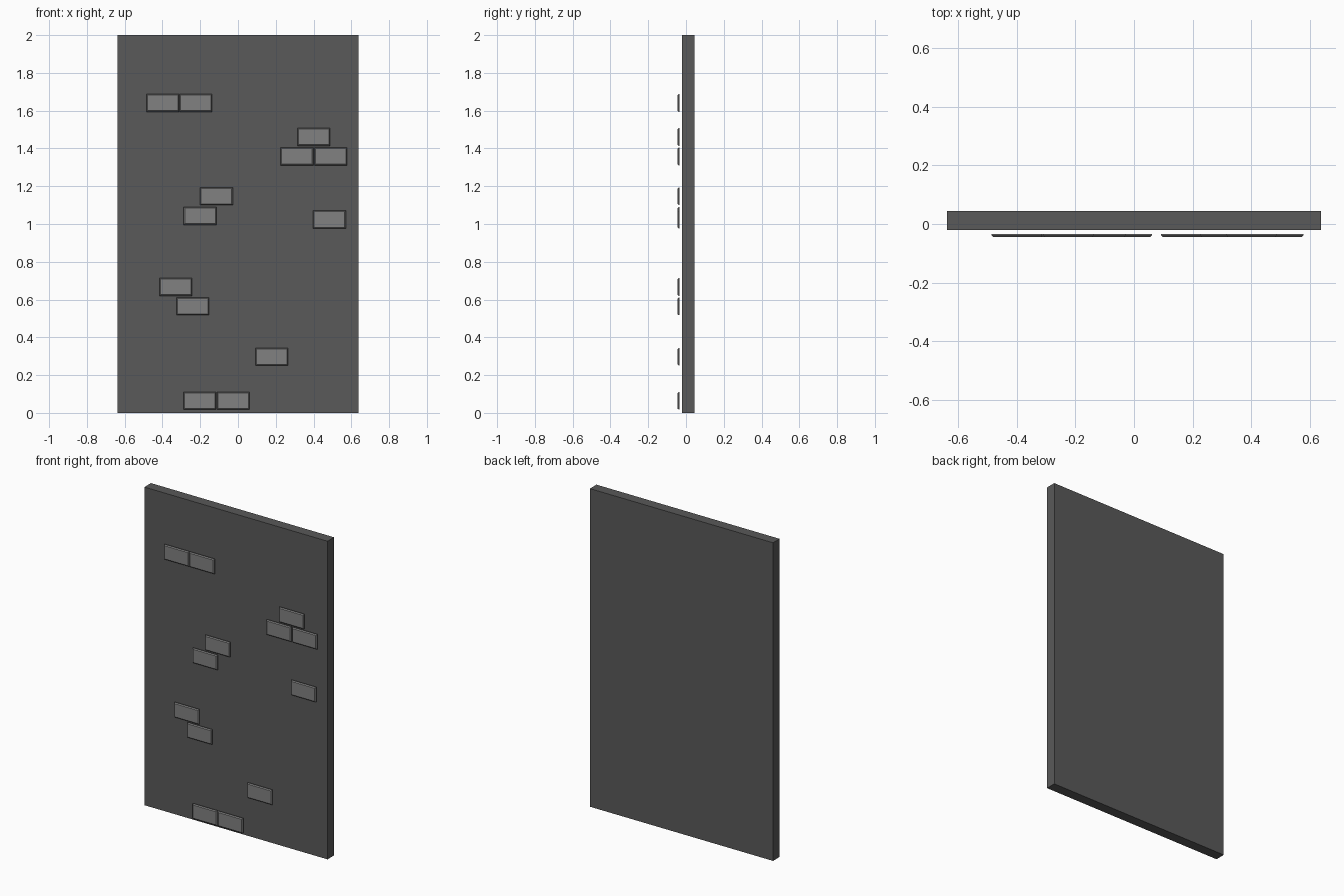
import bpy, bmesh
from mathutils import Matrix

if "Cube" in bpy.data.objects:
    bpy.data.objects.remove(bpy.data.objects["Cube"])


def grey(name, v):
    m = bpy.data.materials.new(name)
    m.diffuse_color = (v, v, v, 1)
    m.use_nodes = True
    m.node_tree.nodes["Principled BSDF"].inputs["Base Color"].default_value = m.diffuse_color
    return m


def block(name, x, y, z, size, mat, inset=0.0, lip=0.0):
    """Box centred at x, y, z; front (-y) face optionally chamfered back to a lip."""
    bm = bmesh.new()
    bmesh.ops.create_cube(bm, size=1, matrix=Matrix.Diagonal((*size, 1)))
    if inset:
        face = min(bm.faces, key=lambda f: f.calc_center_median().y)
        bmesh.ops.inset_region(bm, faces=[face], thickness=inset)
        inner = set(face.verts)
        for v in bm.verts:
            if v.co.y < 0 and v not in inner:
                v.co.y += lip
    me = bpy.data.meshes.new(name)
    bm.to_mesh(me)
    bm.free()
    me.materials.append(mat)
    ob = bpy.data.objects.new(name, me)
    ob.location = (x, y, z)
    bpy.context.collection.objects.link(ob)
    return ob


wall_grey = grey("wall_grey", 0.1)
brick_grey = grey("brick_grey", 0.22)

# Wall slab
block("wall_panel", 0, 0.0125, 1, (1.274, 0.065, 2), wall_grey)

# Exposed bricks standing just proud of the wall (centre x, centre z)
bricks = [(-0.399, 1.641), (-0.223, 1.641),
          (0.401, 1.461), (0.312, 1.358), (0.491, 1.358),
          (-0.114, 1.147), (-0.201, 1.043), (0.484, 1.024),
          (-0.329, 0.667), (-0.239, 0.564), (0.179, 0.297),
          (-0.202, 0.064), (-0.025, 0.064)]
for i, (x, z) in enumerate(bricks):
    block(f"brick_{i + 1}", x, -0.0395, z, (0.173, 0.010, 0.094),
          brick_grey, inset=0.008, lip=0.006)
